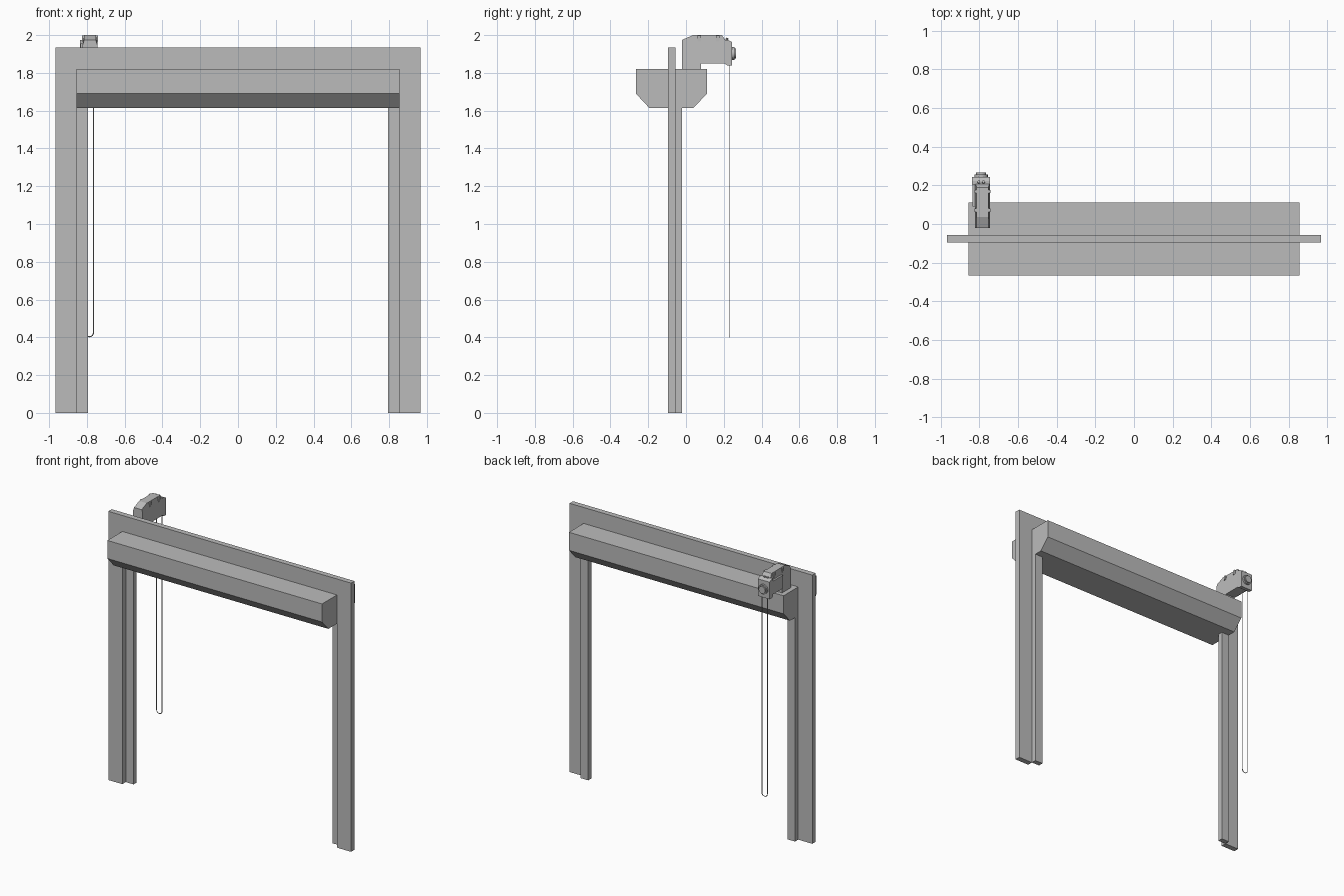
import bpy
import math
from mathutils import Vector

cube = bpy.data.objects.get("Cube")
if cube:
    bpy.data.objects.remove(cube, do_unlink=True)


def material(name, value):
    mat = bpy.data.materials.new(name)
    mat.use_nodes = True
    colour = (value, value, value, 1)
    mat.diffuse_color = colour
    mat.node_tree.nodes["Principled BSDF"].inputs["Base Color"].default_value = colour
    return mat


GREY = material("plain grey", 0.5)


def finish(name, data):
    obj = bpy.data.objects.new(name, data)
    bpy.context.collection.objects.link(obj)
    data.materials.append(GREY)
    return obj


def prism(name, profile, axis, start, end, taper=None):
    """Extrude a 2D profile along x (profile is y,z) or y (profile is x,z).
    taper = (height, inset) narrows an x prism above that height."""
    n = len(profile)
    verts = []
    for pos, inward in ((start, 1), (end, -1)):
        for a, z in profile:
            p = pos
            if taper and z > taper[0]:
                p += inward * taper[1]
            verts.append((p, a, z) if axis == "x" else (a, p, z))
    faces = [tuple(range(n)), tuple(range(2 * n - 1, n - 1, -1))]
    faces += [(i, i + n, (i + 1) % n + n, (i + 1) % n) for i in range(n)]
    mesh = bpy.data.meshes.new(name)
    mesh.from_pydata(verts, [], faces)
    import bmesh
    bm = bmesh.new()
    bm.from_mesh(mesh)
    bmesh.ops.recalc_face_normals(bm, faces=bm.faces)
    bm.to_mesh(mesh)
    bm.free()
    return finish(name, mesh)


def box(name, x, y, z):
    return prism(name, [(y[0], z[0]), (y[1], z[0]), (y[1], z[1]), (y[0], z[1])],
                 "x", x[0], x[1])


def cylinder(name, centre, radius, depth, direction, sides=16):
    bpy.ops.mesh.primitive_cylinder_add(vertices=sides, radius=radius, depth=depth,
                                        location=centre)
    obj = bpy.context.object
    obj.name = name
    obj.rotation_euler = Vector(direction).to_track_quat("Z", "Y").to_euler()
    obj.data.materials.append(GREY)
    bpy.ops.object.shade_smooth_by_angle(angle=math.radians(35))
    return obj


# Flat surround plate, an upside-down U
outer, inner, top, lintel = 0.967, 0.855, 1.935, 1.82
prism("surround_plate",
      [(-outer, 0), (-inner, 0), (-inner, lintel), (inner, lintel),
       (inner, 0), (outer, 0), (outer, top), (-outer, top)],
      "y", -0.095, -0.056)

# Guide rails stepped in behind the plate
for side, name in ((-1, "right_guide_rail"), (1, "left_guide_rail")):
    xs = sorted((side * 0.793, side * inner))
    box(name, xs, (-0.056, -0.02), (0, 1.63))

# Roller housing with chamfered lower edges
prism("roller_housing",
      [(-0.265, 1.82), (-0.265, 1.69), (-0.193, 1.613),
       (0.038, 1.613), (0.111, 1.69), (0.111, 1.82)],
      "x", -inner, inner)

# Motor unit standing on the housing
prism("motor_body",
      [(-0.02, 1.82), (0.08, 1.82), (0.08, 1.85), (0.217, 1.85),
       (0.217, 1.962), (0.19, 2.0), (0.037, 2.0), (-0.02, 1.975), (-0.02, 1.95)],
      "x", -0.822, -0.745, taper=(1.97, 0.008))
box("motor_side_flange", (-0.835, -0.82), (0.09, 0.22), (1.86, 1.955))
prism("gearbox",
      [(0.205, 1.85), (0.217, 1.84), (0.243, 1.84), (0.243, 1.963),
       (0.222, 1.975), (0.205, 1.975)],
      "x", -0.837, -0.744)
for i, y in enumerate((0.07, 0.168)):
    for x in (-0.819, -0.748):
        box(f"motor_clip_{i}", (x - 0.006, x + 0.006), (y - 0.009, y + 0.009),
            (1.965, 1.997))
for x in (-0.802, -0.778):
    cylinder("adjuster_screw", (x, 0.216, 1.977), 0.007, 0.016, (0, 0.4, 1), 10)
cylinder("gearbox_collar", (-0.79, 0.248, 1.903), 0.034, 0.016, (0, 1, 0))
cylinder("gearbox_cap", (-0.79, 0.258, 1.903), 0.026, 0.014, (0, 1, 0))

# Hanging hand chain, a long narrow loop
mid, half, low = -0.787, 0.022, 0.425
path = [(mid - half, 1.85)]
for i in range(9):
    a = math.pi + math.pi * i / 8
    path.append((mid + half * math.cos(a), low + half * math.sin(a)))
path.append((mid + half, 1.85))
curve = bpy.data.curves.new("hand_chain", "CURVE")
curve.dimensions = "3D"
curve.bevel_depth = 0.0028
curve.bevel_resolution = 1
spline = curve.splines.new("POLY")
spline.points.add(len(path) - 1)
for point, (x, z) in zip(spline.points, path):
    point.co = (x, 0.229, z, 1)
finish("hand_chain", curve)
